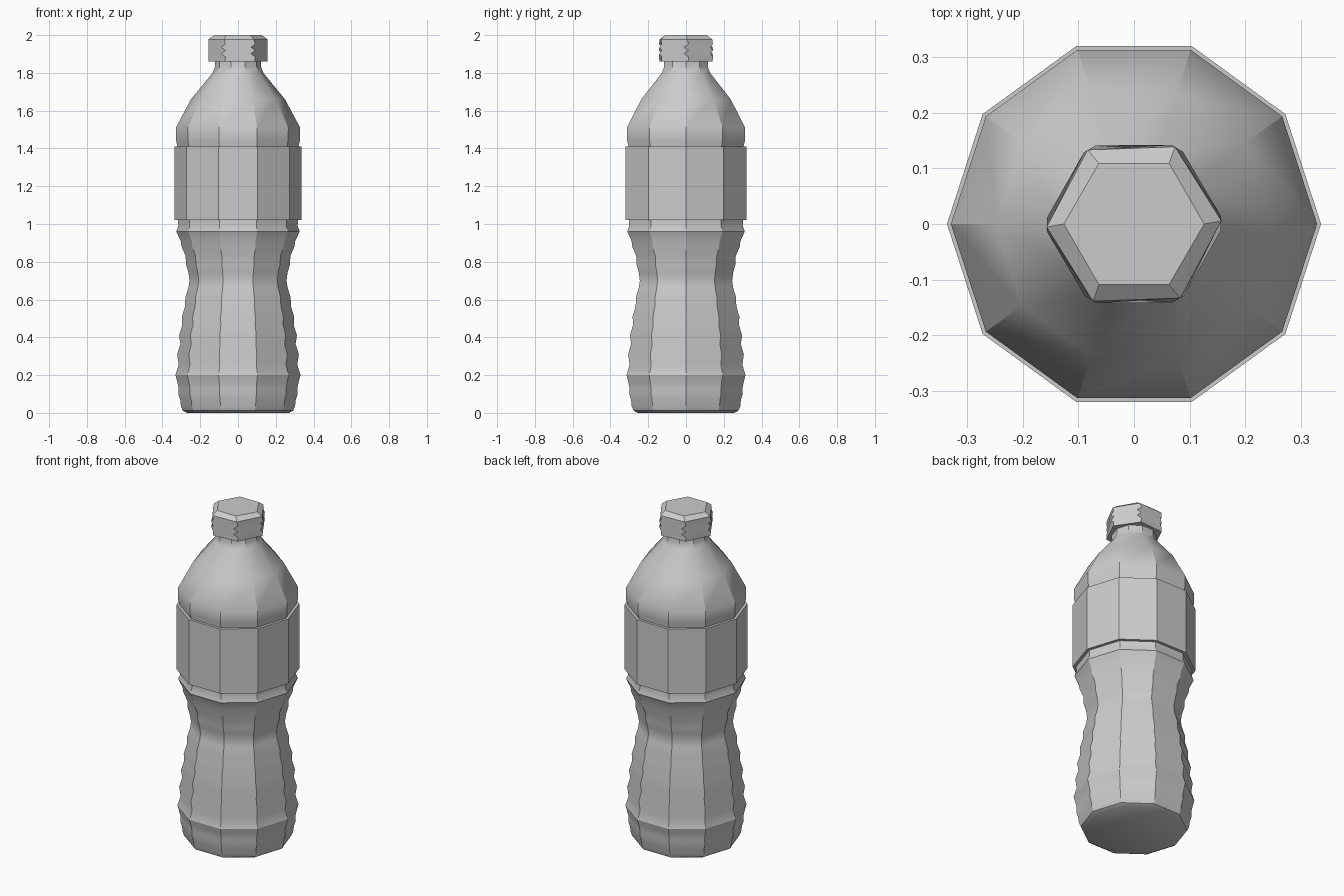
import bpy, bmesh
from math import radians, cos, sin, tau

if "Cube" in bpy.data.objects:
    bpy.data.objects.remove(bpy.data.objects["Cube"])


def lathe(name, rings, sides, cap_ends=True, angle=30):
    """Stack polygon rings of (radius, z, twist in degrees) into a surface."""
    bm = bmesh.new()
    loops = []
    for r, z, twist in rings:
        loops.append([bm.verts.new((r * cos(tau * i / sides + radians(twist)),
                                    r * sin(tau * i / sides + radians(twist)), z))
                      for i in range(sides)])
    for a, b in zip(loops, loops[1:]):
        for i in range(sides):
            j = (i + 1) % sides
            bm.faces.new((a[i], a[j], b[j], b[i]))
    if cap_ends:
        bm.faces.new(loops[0][::-1])
        bm.faces.new(loops[-1])
    mesh = bpy.data.meshes.new(name)
    bm.to_mesh(mesh)
    bm.free()
    ob = bpy.data.objects.new(name, mesh)
    bpy.context.collection.objects.link(ob)
    bpy.ops.object.select_all(action='DESELECT')
    ob.select_set(True)
    bpy.context.view_layer.objects.active = ob
    bpy.ops.object.shade_smooth_by_angle(angle=radians(angle))
    return ob


# Bottle body: foot, rippled grip, waist, chest, shoulder and neck
profile = [(0.270, 0.0), (0.292, 0.012), (0.302, 0.035), (0.306, 0.07),
           (0.316, 0.10), (0.314, 0.13), (0.322, 0.165)]
for r, z in [(0.331, 0.20), (0.322, 0.31), (0.312, 0.41), (0.297, 0.51), (0.279, 0.61)]:
    profile += [(r, z), (r - 0.017, z + 0.055)]
profile += [(0.257, 0.70), (0.262, 0.74), (0.276, 0.79), (0.277, 0.83),
            (0.299, 0.88), (0.303, 0.91), (0.327, 0.96), (0.316, 0.99),
            (0.317, 1.02), (0.320, 1.41), (0.328, 1.44), (0.329, 1.51),
            (0.249, 1.66), (0.134, 1.80), (0.122, 1.83), (0.122, 1.88)]
lathe("bottle_body", [(r, z, 0) for r, z in profile], 10)

# Label band wrapped around the chest, with thin rims
lathe("label_band", [(0.318, 1.02, 0), (0.336, 1.02, 0),
                     (0.336, 1.41, 0), (0.320, 1.41, 0)], 10, cap_ends=False)

# Six-sided screw cap with zigzag ridged corners
cap = [(0.157, 1.86, 4)]
cap += [(0.157, 1.885 + 0.017 * i, -4 if i % 2 else 5) for i in range(5)]
cap += [(0.157, 1.978, 2), (0.126, 2.0, 0)]
lathe("screw_cap", cap, 6)
